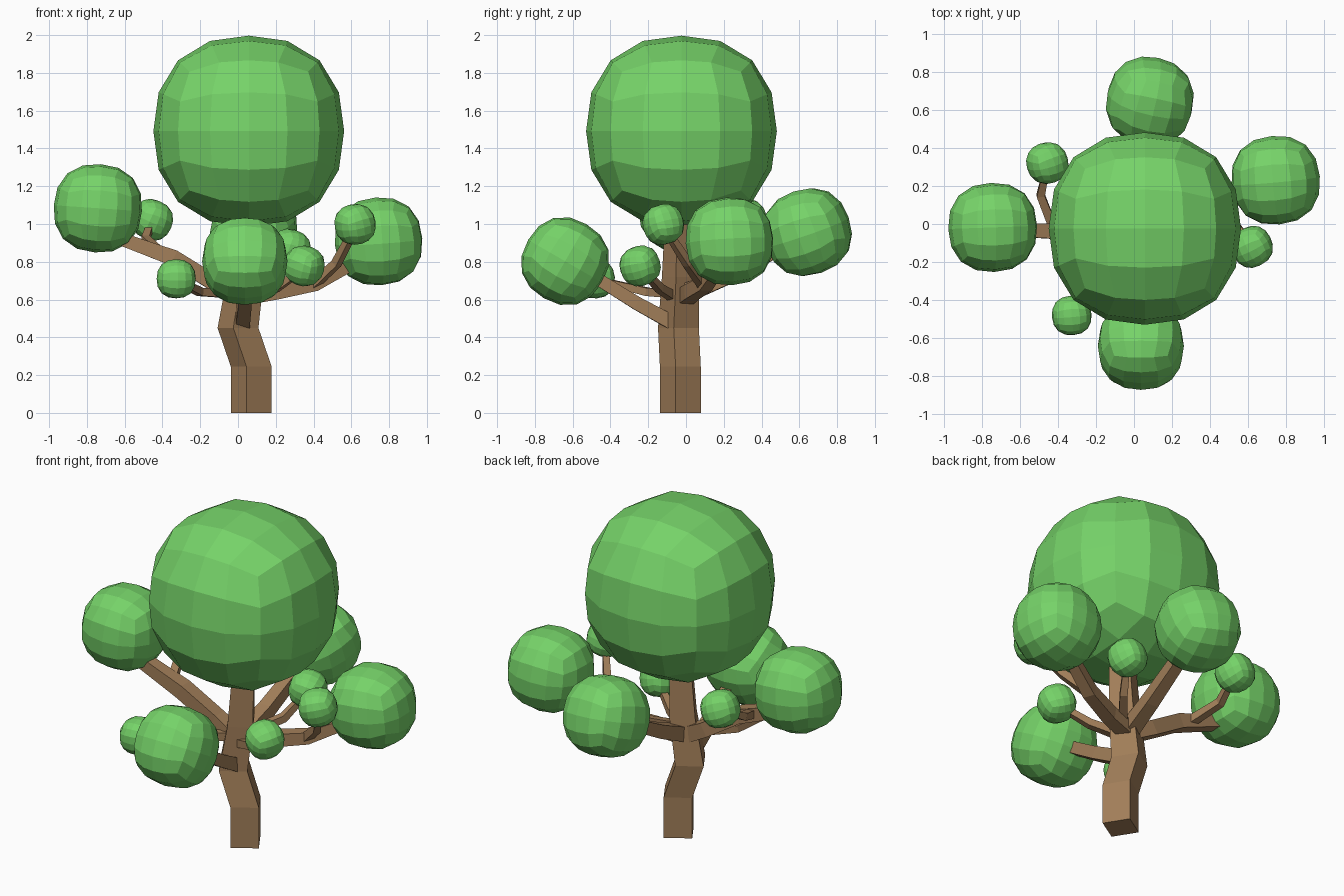
import bpy
import bmesh
from math import radians, pi, cos, sin
from mathutils import Vector, Matrix, Euler

cube = bpy.data.objects.get("Cube")
if cube:
    bpy.data.objects.remove(cube, do_unlink=True)


def material(name, rgb):
    mat = bpy.data.materials.new(name)
    mat.use_nodes = True
    mat.diffuse_color = (*rgb, 1)
    mat.node_tree.nodes["Principled BSDF"].inputs["Base Color"].default_value = (*rgb, 1)
    return mat


LEAF = material("leaf green", (0.18, 0.65, 0.14))
BARK = material("bark brown", (0.36, 0.21, 0.10))


def finish(bm, name, mat):
    bmesh.ops.recalc_face_normals(bm, faces=bm.faces)
    mesh = bpy.data.meshes.new(name)
    bm.to_mesh(mesh)
    bm.free()
    mesh.materials.append(mat)
    obj = bpy.data.objects.new(name, mesh)
    bpy.context.collection.objects.link(obj)
    return obj


def leaf_clump(name, centre, radius, tilt=(0, 0, 0)):
    """Faceted rounded cube with four by four faces on each side."""
    bm = bmesh.new()
    bmesh.ops.create_cube(bm, size=2)
    bmesh.ops.subdivide_edges(bm, edges=bm.edges, cuts=3, use_grid_fill=True)
    power = 2.32
    for v in bm.verts:
        p = Vector([c * 0.86 if abs(c) < 0.9 else c for c in v.co])
        v.co = p * radius / sum(abs(c) ** power for c in p) ** (1 / power)
    obj = finish(bm, name, LEAF)
    obj.location = centre
    obj.rotation_euler = Euler([radians(a) for a in tilt])


def limb(name, points, radii, turn=45, upright=False):
    """Square tapering tube through the points."""
    pts = [Vector(p) for p in points]
    bm = bmesh.new()
    rings = []
    for i, p in enumerate(pts):
        along = (pts[min(i + 1, len(pts) - 1)] - pts[max(i - 1, 0)]).normalized()
        if upright:
            side, up = Vector((1, 0, 0)), Vector((0, 1, 0))
        else:
            side = along.cross(Vector((0, 0, 1))).normalized()
            up = side.cross(along)
        ring = []
        for k in range(4):
            a = radians(turn) + k * pi / 2
            ring.append(bm.verts.new(p + (side * cos(a) + up * sin(a)) * radii[i]))
        rings.append(ring)
    for low, high in zip(rings, rings[1:]):
        for k in range(4):
            j = (k + 1) % 4
            bm.faces.new((low[k], low[j], high[j], high[k]))
    bm.faces.new(rings[0])
    bm.faces.new(rings[-1])
    finish(bm, name, BARK)


# Trunk
limb("trunk",
     [(0.07, -0.03, 0), (0.07, -0.03, 0.245), (0, -0.04, 0.45),
      (0.04, -0.03, 0.72), (0.06, -0.03, 1.1)],
     [0.111, 0.111, 0.111, 0.1, 0.08], turn=77, upright=True)

# Main branches
limb("front_branch", [(0.02, -0.04, 0.46), (0.035, -0.26, 0.58), (0.037, -0.55, 0.76)],
     [0.055, 0.05, 0.045])
limb("left_branch", [(0.02, -0.03, 0.61), (-0.13, -0.02, 0.69), (-0.34, -0.04, 0.82),
                     (-0.7, -0.03, 0.95)], [0.065, 0.06, 0.06, 0.045])
limb("right_branch", [(0.02, -0.01, 0.61), (0.2, 0.03, 0.64), (0.4, 0.1, 0.68),
                      (0.68, 0.21, 0.83)], [0.06, 0.055, 0.05, 0.04])
limb("back_branch", [(0.03, -0.01, 0.62), (0.05, 0.2, 0.71), (0.075, 0.56, 0.9)],
     [0.06, 0.055, 0.045])

# Twigs
twigs = {
    "right_twig": [(0.4, 0.09, 0.68), (0.52, 0.01, 0.79), (0.61, -0.1, 0.96)],
    "left_twig": [(-0.42, -0.03, 0.85), (-0.49, 0.15, 0.92), (-0.46, 0.29, 1.0)],
    "front_left_twig": [(-0.02, -0.05, 0.63), (-0.2, -0.2, 0.64), (-0.32, -0.45, 0.7)],
    "front_right_twig": [(0.04, -0.06, 0.61), (0.2, -0.14, 0.66), (0.33, -0.22, 0.75)],
    "back_right_twig": [(0.08, 0, 0.66), (0.2, 0.15, 0.72), (0.27, 0.26, 0.84)],
}
for name, path in twigs.items():
    limb(name, path, [0.034, 0.03, 0.024])

# Crown and branch foliage
leaf_clump("crown", (0.057, -0.024, 1.492), 0.505)
leaf_clump("left_foliage", (-0.742, -0.018, 1.083), 0.234, (0, 4, 2))
leaf_clump("right_foliage", (0.744, 0.23, 0.908), 0.233, (3, -4, 5))
leaf_clump("front_foliage", (0.036, -0.64, 0.803), 0.226, (-30, 0, 0))
leaf_clump("back_foliage", (0.083, 0.643, 0.957), 0.228, (18, 8, -12))

# Twig foliage
leaf_clump("right_twig_foliage", (0.62, -0.12, 0.998), 0.106, (10, -15, 25))
leaf_clump("left_twig_foliage", (-0.455, 0.32, 1.022), 0.107, (15, 20, 20))
leaf_clump("front_left_twig_foliage", (-0.327, -0.48, 0.71), 0.104, (5, 0, 5))
leaf_clump("front_right_twig_foliage", (0.35, -0.243, 0.778), 0.105, (10, 20, -25))
leaf_clump("back_right_twig_foliage", (0.277, 0.275, 0.867), 0.105, (15, 15, 20))
